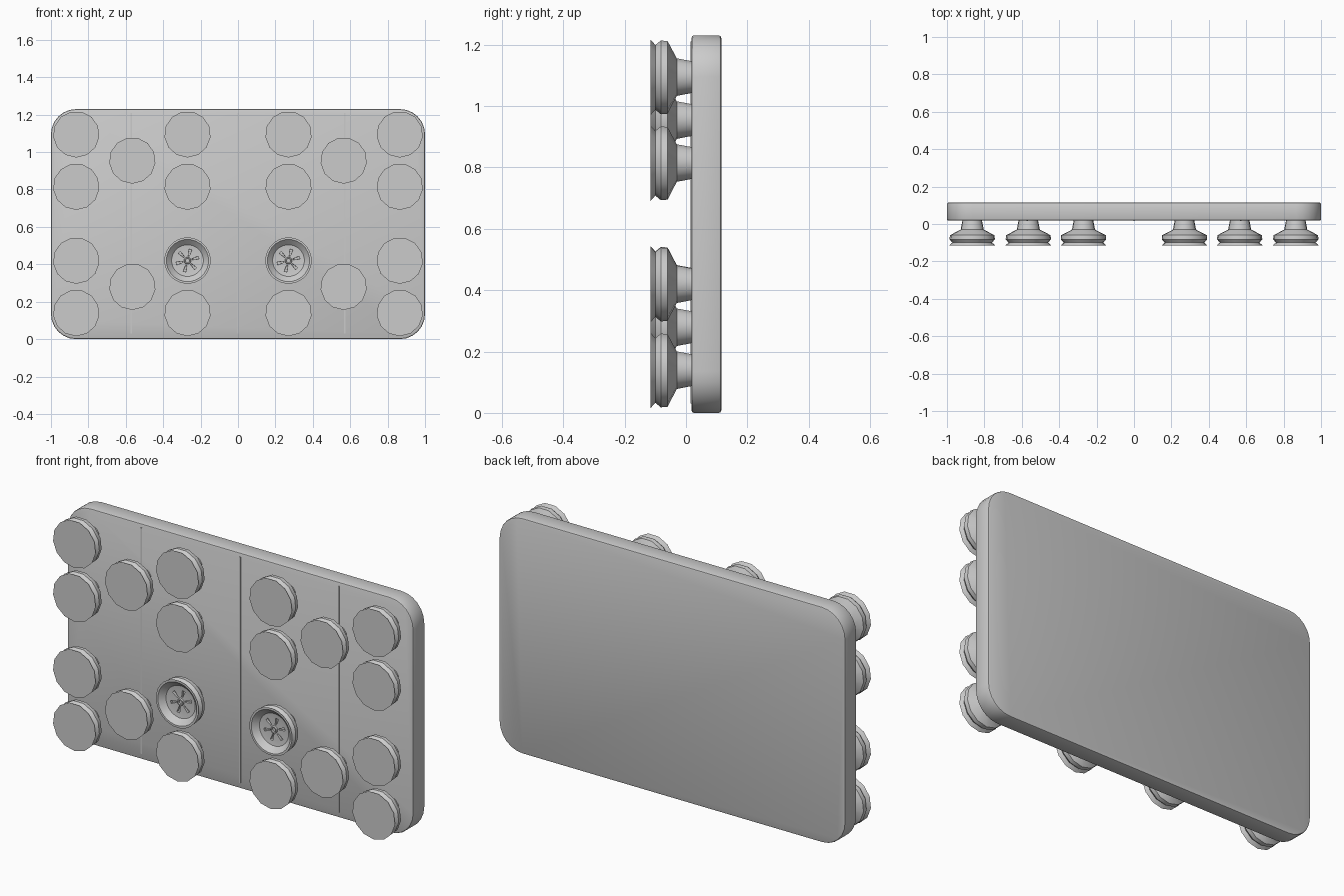
import bpy, bmesh, math

if "Cube" in bpy.data.objects:
    bpy.data.objects.remove(bpy.data.objects["Cube"])

grey = bpy.data.materials.new("plain grey")
grey.diffuse_color = (0.6, 0.6, 0.6, 1)
grey.use_nodes = True
grey.node_tree.nodes["Principled BSDF"].inputs["Base Color"].default_value = grey.diffuse_color


def finish(bm, name, angle=32):
    mesh = bpy.data.meshes.new(name)
    bm.to_mesh(mesh)
    bm.free()
    ob = bpy.data.objects.new(name, mesh)
    bpy.context.collection.objects.link(ob)
    mesh.materials.append(grey)
    bpy.ops.object.select_all(action='DESELECT')
    ob.select_set(True)
    bpy.context.view_layer.objects.active = ob
    bpy.ops.object.shade_smooth_by_angle(angle=math.radians(angle))
    return ob


def lathe(profile, n, cx, cz):
    """Turn (radius, y) points around a front-to-back axis, closed at both ends."""
    bm = bmesh.new()
    rings = []
    for r, y in profile:
        rings.append([bm.verts.new((cx + r * math.sin(2 * math.pi * (i + .5) / n), y,
                                    cz + r * math.cos(2 * math.pi * (i + .5) / n)))
                      for i in range(n)])
    strips = []
    for a, b in zip(rings, rings[1:]):
        strips.append([bm.faces.new((a[i], a[(i + 1) % n], b[(i + 1) % n], b[i]))
                       for i in range(n)])
    bm.faces.new(rings[0])
    bm.faces.new(rings[-1])
    bmesh.ops.recalc_face_normals(bm, faces=bm.faces)
    return bm, strips


# Slab with rounded corners and softened rims
W, H, R = 1.0, 1.23, 0.135
Y0, Y1 = 0.018, 0.115
outline = []
for cx, cz, start in ((W - R, H - R, 0), (R - W, H - R, 90),
                      (R - W, R, 180), (W - R, R, 270)):
    for k in range(7):
        a = math.radians(start + 15 * k)
        outline.append((cx + R * math.cos(a), cz + R * math.sin(a)))
bm = bmesh.new()
front = [bm.verts.new((x, Y0, z)) for x, z in outline]
back = [bm.verts.new((x, Y1, z)) for x, z in outline]
n = len(outline)
bm.faces.new(front)
bm.faces.new(back)
for i in range(n):
    bm.faces.new((front[i], front[(i + 1) % n], back[(i + 1) % n], back[i]))
bmesh.ops.recalc_face_normals(bm, faces=bm.faces)
rims = [e for e in bm.edges if abs(e.verts[0].co.y - e.verts[1].co.y) < 1e-6]
bmesh.ops.bevel(bm, geom=rims, offset=0.008, segments=2, profile=0.5, affect='EDGES')
finish(bm, "slab")

# Narrow upright seams on the front
for x in (-0.57, 0, 0.57):
    bm = bmesh.new()
    bmesh.ops.create_cube(bm, size=1)
    for v in bm.verts:
        v.co = (x + v.co.x * 0.008, Y0 + v.co.y * 0.006, 0.62 + v.co.z * 1.18)
    finish(bm, "front_seam")

# Suction feet: tapered stem, flared bellows and flat cap
body = [(0.052, 0.022), (0.062, -0.03), (0.12, -0.06), (0.122, -0.082),
        (0.107, -0.1), (0.124, -0.115)]
feet = []
for s in (-1, 1):
    feet += [(s * 0.865, z) for z in (1.095, 0.815, 0.42, 0.14)]
    feet += [(s * 0.565, z) for z in (0.955, 0.28)]
    feet += [(s * 0.27, z) for z in (1.095, 0.815, 0.14)]
for x, z in feet:
    bm, _ = lathe(body, 13, x, z)
    finish(bm, "suction_foot")

# Two open feet with a dished floor, hub and six radial slots
dish = body + [(0.113, -0.115), (0.085, -0.088), (0.062, -0.085),
               (0.026, -0.085), (0.019, -0.085), (0.017, -0.094), (0.011, -0.094),
               (0.01, -0.085)]
for x in (-0.27, 0.27):
    bm, strips = lathe(dish, 24, x, 0.42)
    slots = [f for i, f in enumerate(strips[len(body) + 2]) if i % 4 == 0]
    bmesh.ops.inset_individual(bm, faces=slots, thickness=0.001, depth=-0.012)
    finish(bm, "slotted_foot")
